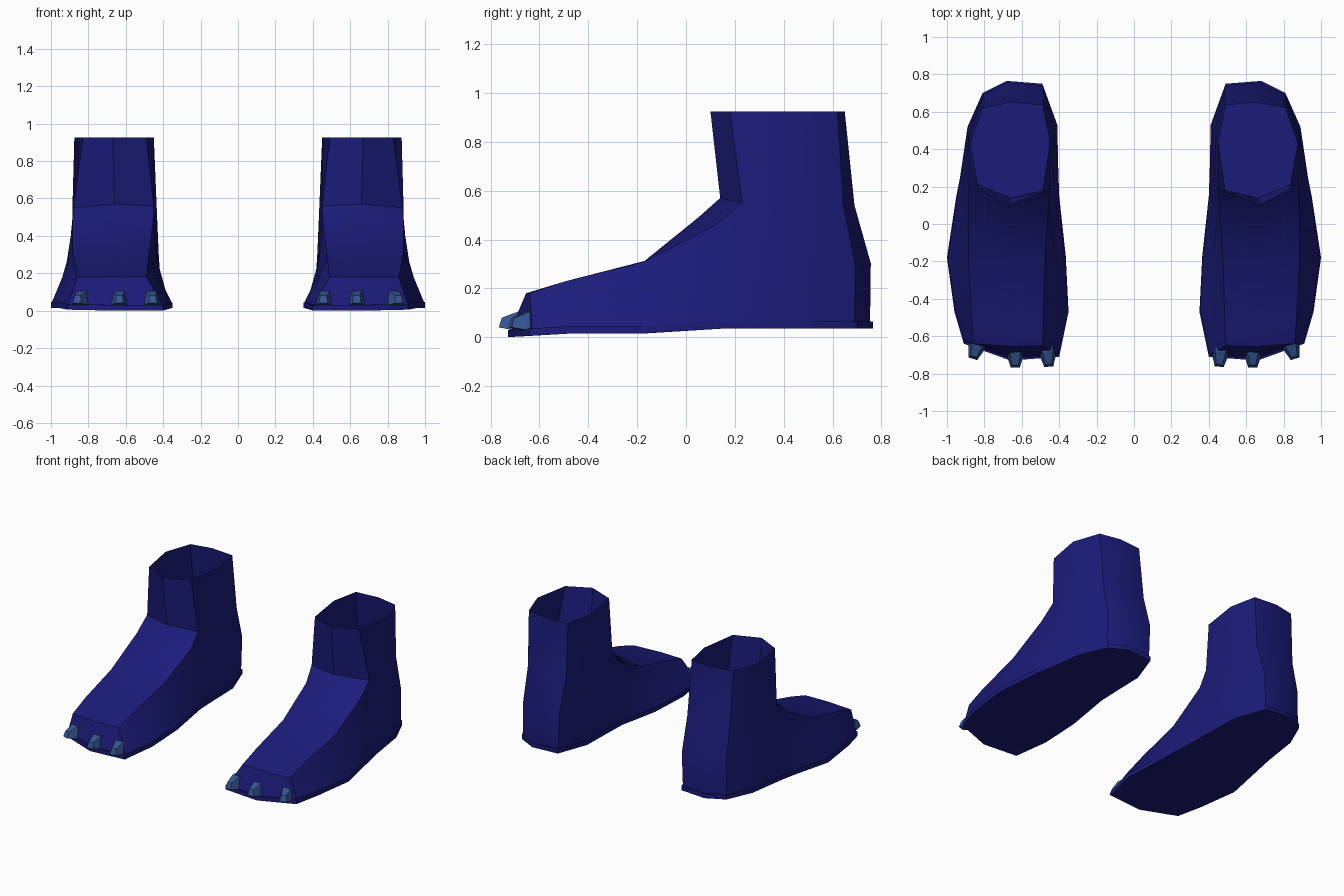
import bpy, bmesh, math
from mathutils import Matrix, Vector

if "Cube" in bpy.data.objects:
    bpy.data.objects.remove(bpy.data.objects["Cube"])


def material(name, colour):
    m = bpy.data.materials.new(name)
    m.diffuse_color = (*colour, 1)
    m.use_nodes = True
    m.node_tree.nodes["Principled BSDF"].inputs["Base Color"].default_value = m.diffuse_color
    return m


NAVY = material("navy leather", (0.011, 0.011, 0.195))
STEEL = material("steel blue claw", (0.036, 0.09, 0.29))

# Outlines run inner toe -> heel -> outer toe -> toe centre
SOLE = [(.40, -.71), (.35, -.47), (.365, -.17), (.40, .15), (.405, .30), (.41, .53),
        (.49, .75), (.68, .765), (.81, .70), (.89, .52), (.93, .25), (.95, .15),
        (1.0, -.18), (.96, -.47), (.91, -.64), (.66, -.73)]
UPPER = [(.49, -.65, .18), (.485, -.49, .23), (.475, -.17, .31), (.455, .12, .46),
         (.45, .19, .56), (.435, .45, .56), (.48, .67, .54), (.67, .69, .54),
         (.80, .645, .54), (.885, .45, .56), (.88, .23, .55), (.885, .12, .46),
         (.885, -.17, .31), (.87, -.49, .23), (.86, -.64, .18), (.66, -.655, .18)]
# Shaft opening, matching UPPER points 4-10 plus the front centre
RIM = [(.49, .17), (.45, .44), (.49, .635), (.66, .65), (.81, .62), (.875, .43),
       (.83, .18), (.67, .10)]
RIDGE = [(.67, -.49, .23), (.67, -.17, .312), (.66, .05, .49), (.66, .14, .57)]
SPRING = [(-.73, .0), (-.49, .015), (-.15, .015), (.15, .035), (.8, .035)]


def sole_z(y):
    for (a, za), (b, zb) in zip(SPRING, SPRING[1:]):
        if y <= b:
            return za + (zb - za) * (y - a) / (b - a)
    return SPRING[-1][1]


def finish(bm, name, mat, side, smooth=True):
    if side < 0:
        bmesh.ops.scale(bm, vec=(-1, 1, 1), verts=bm.verts)
    bmesh.ops.recalc_face_normals(bm, faces=bm.faces)
    me = bpy.data.meshes.new(name)
    bm.to_mesh(me)
    bm.free()
    ob = bpy.data.objects.new(name, me)
    bpy.context.collection.objects.link(ob)
    me.materials.append(mat)
    if smooth:
        bpy.ops.object.select_all(action='DESELECT')
        ob.select_set(True)
        bpy.context.view_layer.objects.active = ob
        bpy.ops.object.shade_smooth_by_angle(angle=math.radians(35))
    return ob


def ring(bm, pts):
    return [bm.verts.new(p) for p in pts]


def bridge(bm, a, b):
    n = len(a)
    for i in range(n):
        j = (i + 1) % n
        bm.faces.new((a[i], a[j], b[j], b[i]))


def build_sole(side, label):
    bm = bmesh.new()
    low = ring(bm, [(x, y, sole_z(y)) for x, y in SOLE])
    high = ring(bm, [(x, y, sole_z(y) + .03) for x, y in SOLE])
    bridge(bm, low, high)
    for r in (low, high):
        caps = [bm.faces.new(r)]
        bmesh.ops.triangulate(bm, faces=caps)
    finish(bm, label + "_sole", NAVY, side)


def build_upper(side, label):
    bm = bmesh.new()
    c = Vector((.67, .02))
    base = [Vector((*(c + (Vector(p) - c) * .985), sole_z(p[1]) + .03)) for p in SOLE]
    upper = [Vector(p) for p in UPPER]
    mid = [(a + b) / 2 for a, b in zip(base, upper)]
    for i in (6, 7, 8):                       # heel bulge
        mid[i].y = base[i].y + .003
    a, m, u = ring(bm, base), ring(bm, mid), ring(bm, upper)
    bridge(bm, a, m)
    bridge(bm, m, u)
    # Instep panel, left and right of a centre ridge
    ridge = [u[15]] + ring(bm, RIDGE)
    for i in range(4):
        bm.faces.new((u[i], u[i + 1], ridge[i + 1], ridge[i]))
        k = 14 - i
        bm.faces.new((ridge[i], ridge[i + 1], u[k - 1], u[k]))
    # Open shaft
    rim = ring(bm, [(x, y, .925) for x, y in RIM])
    bridge(bm, u[4:11] + [ridge[4]], rim)
    finish(bm, label + "_upper", NAVY, side)


def build_claw(side, label, x, y, turn, n):
    bm = bmesh.new()
    # Back, knuckle and tip sections: half width, bottom (y, z), top (y, z)
    secs = [(.042, (.07, .03), (.07, .105)),
            (.042, (.0, .03), (.025, .105)),
            (.024, (-.055, .04), (-.042, .08))]
    rs = [ring(bm, [(-w, b[0], b[1]), (w, b[0], b[1]),
                    (w * .68, t[0], t[1]), (-w * .68, t[0], t[1])])
          for w, b, t in secs]
    bridge(bm, rs[0], rs[1])
    bridge(bm, rs[1], rs[2])
    bm.faces.new(rs[0])
    bm.faces.new(rs[2])
    bmesh.ops.transform(bm, verts=bm.verts,
                        matrix=Matrix.Translation((x, y, 0)) @ Matrix.Rotation(turn, 4, 'Z'))
    finish(bm, f"{label}_claw_{n}", STEEL, side, False)


for side, label in ((1, "right_boot"), (-1, "left_boot")):
    build_sole(side, label)
    build_upper(side, label)
    for n, (x, y, turn) in enumerate([(.46, -.708, -.08), (.635, -.712, 0), (.845, -.668, .3)]):
        build_claw(side, label, x, y, turn, n + 1)
